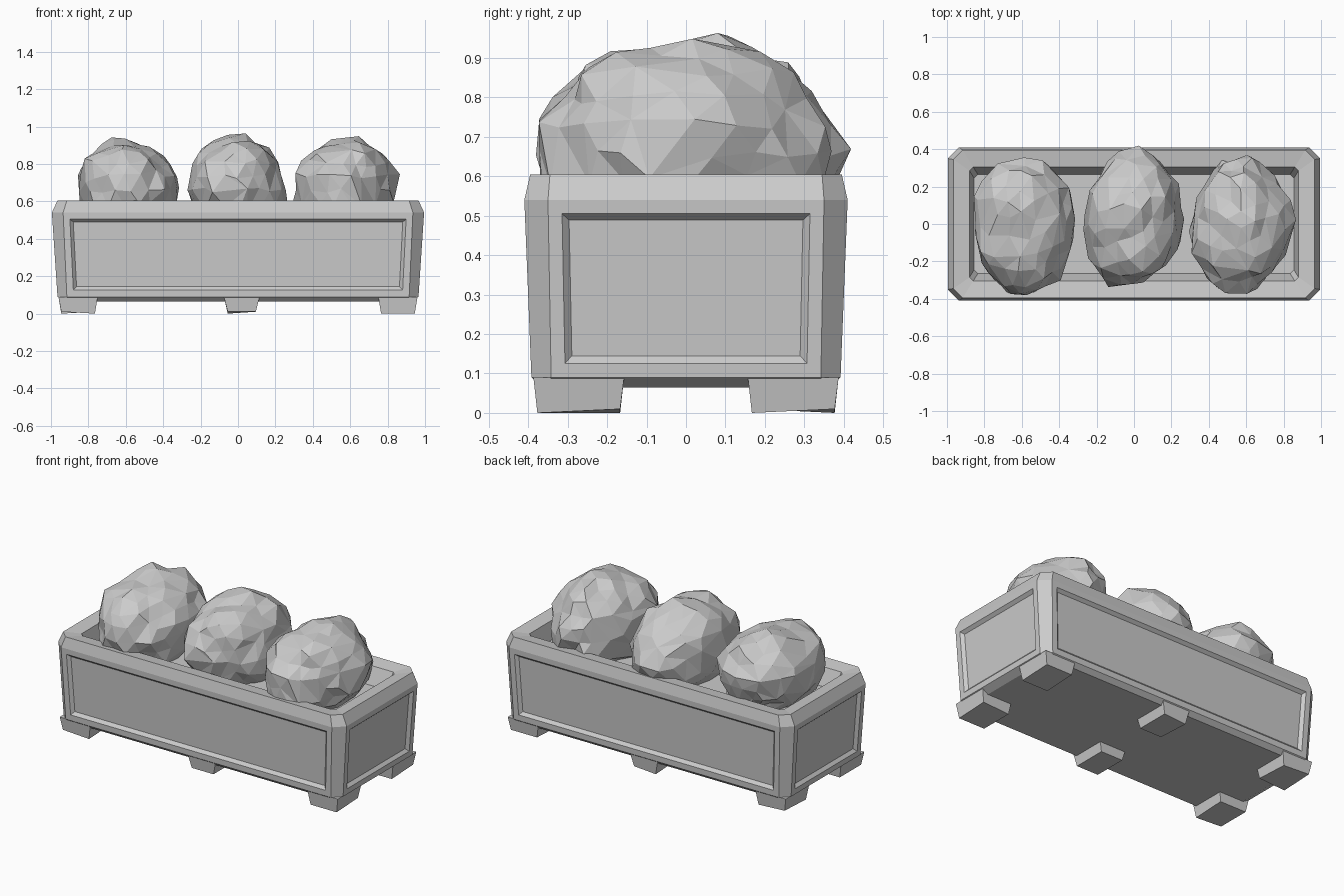
import bpy, bmesh, math, random
from mathutils import Vector, Matrix

if "Cube" in bpy.data.objects:
    bpy.data.objects.remove(bpy.data.objects["Cube"])

random.seed(7)
grey = bpy.data.materials.new("stone_grey")
grey.diffuse_color = (0.6, 0.6, 0.6, 1)
grey.use_nodes = True
grey.node_tree.nodes["Principled BSDF"].inputs["Base Color"].default_value = grey.diffuse_color


def finish(bm, name):
    bmesh.ops.recalc_face_normals(bm, faces=bm.faces)
    me = bpy.data.meshes.new(name)
    bm.to_mesh(me)
    bm.free()
    me.materials.append(grey)
    ob = bpy.data.objects.new(name, me)
    bpy.context.collection.objects.link(ob)
    return ob


def ring(bm, hx, hy, z, c):
    """Chamfered rectangle loop."""
    pts = [(hx - c, -hy), (hx, -hy + c), (hx, hy - c), (hx - c, hy),
           (-hx + c, hy), (-hx, hy - c), (-hx, -hy + c), (-hx + c, -hy)]
    return [bm.verts.new((x, y, z)) for x, y in pts]


def loft(bm, sections):
    rings = [ring(bm, *s) for s in sections]
    for a, b in zip(rings, rings[1:]):
        for i in range(8):
            j = (i + 1) % 8
            bm.faces.new((a[i], a[j], b[j], b[i]))
    bm.faces.new(rings[0][::-1])
    bm.faces.new(rings[-1])


# planter trough: outer wall, rim, inner wall and soil bed
bm = bmesh.new()
loft(bm, [(0.92, 0.365, 0.065, 0.04), (0.965, 0.392, 0.09, 0.05),
          (0.995, 0.41, 0.54, 0.06), (0.965, 0.395, 0.605, 0.05),
          (0.88, 0.305, 0.592, 0.02), (0.855, 0.265, 0.49, 0.02)])
bmesh.ops.recalc_face_normals(bm, faces=bm.faces)
# shallow sunken panel on each of the four walls
walls = [f for f in bm.faces if abs(f.normal.z) < 0.2 and f.calc_area() > 0.2
         and f.calc_center_median().dot(f.normal) > 0]
walls = [f for f in walls if max(abs(f.normal.x), abs(f.normal.y)) > 0.9
         and f.calc_center_median().z < 0.4]
for f in walls:
    n = f.normal.copy()
    side = abs(n.x) > 0.9
    bmesh.ops.inset_region(bm, faces=[f], thickness=0.05)
    bmesh.ops.inset_region(bm, faces=[f], thickness=0.025, depth=-0.018)
finish(bm, "planter_trough")

# six tapered feet
for ix, cx in enumerate((-0.855, 0.02, 0.855)):
    for sy in (-1, 1):
        bm = bmesh.new()
        bmesh.ops.create_cube(bm, size=1)
        for v in bm.verts:
            top = v.co.z > 0
            wx = 0.105 if top else 0.09
            wy = 0.115 if top else 0.105
            if ix == 1:
                wx = 0.095 if top else 0.075
            v.co = Vector((cx + math.copysign(wx, v.co.x),
                           sy * 0.272 + math.copysign(wy, v.co.y),
                           0.09 if top else 0.0))
            if not top and random.random() < 0.5:
                v.co.z += 0.01
        finish(bm, "foot_%s_%s" % (("left", "middle", "right")[ix],
                                   "front" if sy < 0 else "back"))


# faceted shrub with leafy clumps
def shrub(name, cx, cy, turn):
    bm = bmesh.new()
    bmesh.ops.create_icosphere(bm, subdivisions=3, radius=1)
    rot = Matrix.Rotation(turn, 3, 'Z')
    clumps = [Vector([random.gauss(0, 1) for _ in range(3)]).normalized()
              for _ in range(26)]
    for v in bm.verts:
        d = v.co.normalized()
        near = min((d - c).length for c in clumps)
        jitter = Vector([random.uniform(-0.05, 0.05) for _ in range(3)])
        p = rot @ (d * (1.06 - 0.26 * min(near, 0.7)) + jitter)
        v.co = (cx + p.x * 0.275, cy + p.y * 0.37, 0.66 + p.z * 0.288)
        v.co.z = max(v.co.z, 0.47)
    ob = finish(bm, name)
    mod = ob.modifiers.new("chunky_facets", 'DECIMATE')
    mod.ratio = 0.75


shrub("shrub_left", -0.595, -0.005, 0.4)
shrub("shrub_middle", -0.01, 0.015, 2.1)
shrub("shrub_right", 0.575, -0.01, 4.0)
